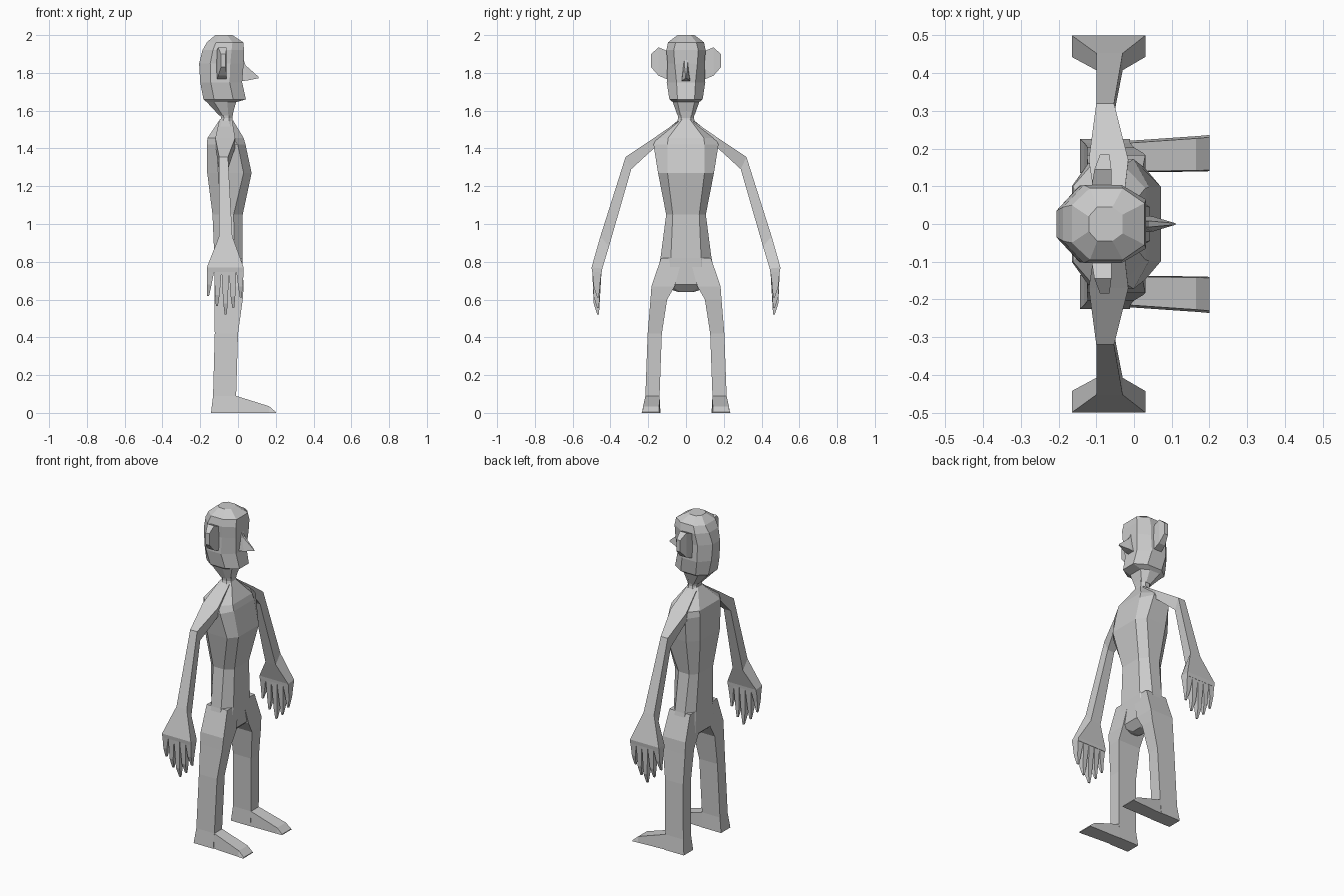
import bpy, bmesh


def loft(name, rings, mirror=False):
    """Skin a list of equal-length point rings, cap both ends, optionally mirror in y."""
    bm = bmesh.new()
    loops = [[bm.verts.new(p) for p in r] for r in rings]
    n = len(loops[0])
    for a, b in zip(loops, loops[1:]):
        for i in range(n):
            j = (i + 1) % n
            bm.faces.new((a[i], a[j], b[j], b[i]))
    bm.faces.new(loops[0])
    bm.faces.new(loops[-1])
    bmesh.ops.recalc_face_normals(bm, faces=bm.faces)
    me = bpy.data.meshes.new(name)
    bm.to_mesh(me)
    bm.free()
    ob = bpy.data.objects.new(name, me)
    bpy.context.collection.objects.link(ob)
    if mirror:
        m = ob.modifiers.new("mirror", 'MIRROR')
        m.use_axis = (False, True, False)
    return ob


def body_ring(z, xb, xf, w, wf, wb, cf=0.3, cb=0.25):
    """Eight-sided section: flat front and back, bevelled corners, flat sides."""
    d = xf - xb
    half = [(xf, wf), (xf - cf * d, w), (xb + cb * d, w), (xb, wb)]
    return [(x, y, z) for x, y in half] + [(x, -y, z) for x, y in reversed(half)]


def box_ring(z, xb, xf, yi, yo):
    return [(xb, yi, z), (xf, yi, z), (xf, yo, z), (xb, yo, z)]


# Torso and pelvis
loft("torso", [body_ring(*r) for r in [
    (0.64, -0.08, -0.02, 0.04, 0.03, 0.03),
    (0.68, -0.125, 0.02, 0.165, 0.09, 0.09),
    (0.82, -0.125, 0.025, 0.135, 0.08, 0.08),
    (1.05, -0.135, 0.025, 0.105, 0.07, 0.07),
    (1.27, -0.163, 0.072, 0.148, 0.098, 0.095, 0.18),
    (1.42, -0.165, 0.04, 0.172, 0.098, 0.10, 0.2),
    (1.455, -0.162, 0.03, 0.155, 0.095, 0.10),
    (1.555, -0.095, -0.03, 0.035, 0.02, 0.02)]])

# Neck
loft("neck", [body_ring(*r) for r in [
    (1.50, -0.10, -0.02, 0.06, 0.04, 0.04),
    (1.56, -0.09, -0.03, 0.042, 0.025, 0.025),
    (1.68, -0.11, -0.01, 0.055, 0.03, 0.03)]])

# Head
loft("head", [body_ring(*r) for r in [
    (1.575, -0.10, -0.03, 0.045, 0.03, 0.02),
    (1.645, -0.165, -0.01, 0.07, 0.045, 0.04),
    (1.66, -0.183, 0.042, 0.088, 0.045, 0.045),
    (1.75, -0.20, 0.022, 0.102, 0.05, 0.04),
    (1.85, -0.206, 0.03, 0.098, 0.06, 0.035),
    (1.92, -0.188, 0.032, 0.104, 0.065, 0.045),
    (1.962, -0.165, 0.028, 0.095, 0.055, 0.05),
    (2.0, -0.12, -0.03, 0.045, 0.025, 0.02)]])

# Nose
loft("nose", [
    [(0.01, -0.024, 1.755), (0.01, 0.024, 1.755), (0.02, 0.008, 1.90), (0.02, -0.008, 1.90)],
    [(0.05, -0.02, 1.76), (0.05, 0.02, 1.76), (0.04, 0.008, 1.84), (0.04, -0.008, 1.84)],
    [(0.11, -0.002, 1.772), (0.11, 0.002, 1.772), (0.108, 0.002, 1.78), (0.108, -0.002, 1.78)]])

# Ears
loft("ear", [[(xb, y, zl), (xf, y, zl), (xf, y, zh), (xb, y, zh)] for y, xb, xf, zl, zh in [
    (0.085, -0.115, -0.06, 1.76, 1.91),
    (0.145, -0.105, -0.06, 1.785, 1.935),
    (0.185, -0.09, -0.065, 1.83, 1.90)]], mirror=True)

# Legs
loft("leg", [box_ring(*r) for r in [
    (0.82, -0.12, 0.02, 0.02, 0.132),
    (0.67, -0.125, 0.03, 0.06, 0.183),
    (0.60, -0.125, 0.025, 0.10, 0.188),
    (0.42, -0.123, 0.0, 0.128, 0.203),
    (0.09, -0.132, -0.01, 0.14, 0.215),
    (0.0, -0.143, -0.01, 0.135, 0.225)]], mirror=True)

# Feet
loft("foot", [[(x, yi, 0), (x, yo, 0), (x, yo - 0.006, h), (x, yi + 0.003, h)] for x, yi, yo, h in [
    (-0.03, 0.137, 0.221, 0.09),
    (-0.01, 0.137, 0.221, 0.09),
    (0.165, 0.139, 0.233, 0.035),
    (0.20, 0.14, 0.236, 0.005)]], mirror=True)

# Arms and palms: outer (y, z), inner (y, z), back x, front x
loft("arm", [[(xb, yo, zo), (xf, yo, zo), (xf, yi, zi), (xb, yi, zi)] for yo, zo, yi, zi, xb, xf in [
    (0.04, 1.545, 0.06, 1.40, -0.10, -0.03),
    (0.17, 1.455, 0.165, 1.405, -0.12, -0.015),
    (0.32, 1.355, 0.29, 1.29, -0.10, -0.053),
    (0.453, 0.935, 0.408, 0.88, -0.10, -0.03),
    (0.50, 0.77, 0.443, 0.765, -0.165, 0.03),
    (0.497, 0.747, 0.445, 0.747, -0.165, 0.03)]], mirror=True)

# Fingers: tip x, tip z
for i, (tx, tz) in enumerate([(-0.158, 0.62), (-0.112, 0.565), (-0.065, 0.52), (-0.025, 0.555), (0.015, 0.61)]):
    x = -0.1455 + i * 0.039
    mx = (x + tx) / 2
    loft(f"finger_{i + 1}", [
        box_ring(0.75, x - 0.0195, x + 0.0195, 0.447, 0.496),
        box_ring(tz + 0.06, mx - 0.012, mx + 0.012, 0.457, 0.489),
        box_ring(tz, tx - 0.005, tx + 0.005, 0.461, 0.470)], mirror=True)
